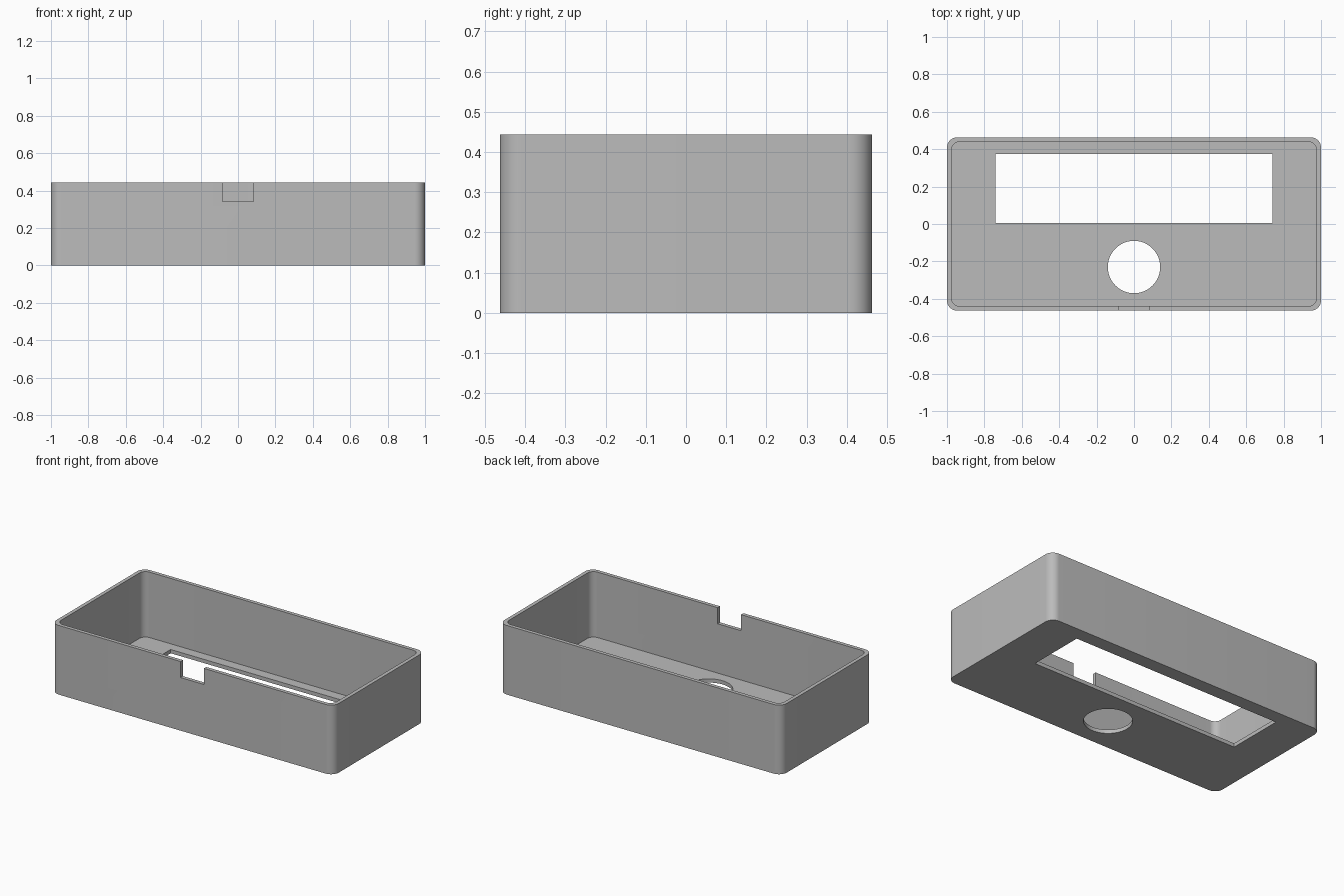
import bpy
import bmesh
from math import cos, sin, pi, radians

if "Cube" in bpy.data.objects:
    bpy.data.objects.remove(bpy.data.objects["Cube"], do_unlink=True)

HALF_X, HALF_Y, HEIGHT = 1.0, 0.463, 0.443
WALL, RADIUS = 0.024, 0.055

grey = bpy.data.materials.new("plain grey")
grey.use_nodes = True
colour = (0.5, 0.5, 0.5, 1)
grey.diffuse_color = colour
grey.node_tree.nodes["Principled BSDF"].inputs["Base Color"].default_value = colour


def rounded_outline(hx, hy, r, steps=12):
    """Corner arcs of a rounded rectangle, counter-clockwise."""
    points = []
    for k, (sx, sy) in enumerate([(1, 1), (-1, 1), (-1, -1), (1, -1)]):
        for i in range(steps + 1):
            a = (k + i / steps) * pi / 2
            points.append((sx * (hx - r) + r * cos(a), sy * (hy - r) + r * sin(a)))
    return points


def rectangle(x0, x1, y0, y1):
    return [(x0, y0), (x1, y0), (x1, y1), (x0, y1)]


def prism(name, outline, z0, z1):
    """Extrude a flat outline from z0 up to z1."""
    bm = bmesh.new()
    base = bm.faces.new([bm.verts.new((x, y, z0)) for x, y in outline])
    top = bmesh.ops.extrude_face_region(bm, geom=[base])["geom"]
    bmesh.ops.translate(bm, vec=(0, 0, z1 - z0),
                        verts=[g for g in top if isinstance(g, bmesh.types.BMVert)])
    bmesh.ops.recalc_face_normals(bm, faces=bm.faces)
    mesh = bpy.data.meshes.new(name)
    bm.to_mesh(mesh)
    bm.free()
    mesh.materials.append(grey)
    obj = bpy.data.objects.new(name, mesh)
    bpy.context.collection.objects.link(obj)
    return obj


# Outer shell
case = prism("open_case", rounded_outline(HALF_X, HALF_Y, RADIUS), 0, HEIGHT)

# Hollow, floor openings and front cable notch
circle = [(0.14 * cos(a * pi / 32), -0.23 + 0.14 * sin(a * pi / 32)) for a in range(64)]
inner = rounded_outline(HALF_X - WALL, HALF_Y - WALL, RADIUS - WALL / 2)
cutters = [
    prism("hollow_cutter", inner, WALL, HEIGHT + 0.1),
    prism("window_cutter", rectangle(-0.74, 0.74, 0.005, 0.375), -0.1, 0.1),
    prism("round_hole_cutter", circle, -0.1, 0.1),
    prism("notch_cutter", rectangle(-0.083, 0.083, -0.6, -0.4), 0.34, HEIGHT + 0.1),
]

bpy.ops.object.select_all(action="DESELECT")
bpy.context.view_layer.objects.active = case
case.select_set(True)
for cutter in cutters:
    cutter.hide_render = True
    cut = case.modifiers.new("cut", "BOOLEAN")
    cut.operation = "DIFFERENCE"
    cut.solver = "EXACT"
    cut.object = cutter
    bpy.ops.object.modifier_apply(modifier=cut.name)
    bpy.data.objects.remove(cutter, do_unlink=True)

bpy.ops.object.shade_smooth_by_angle(angle=radians(30))
